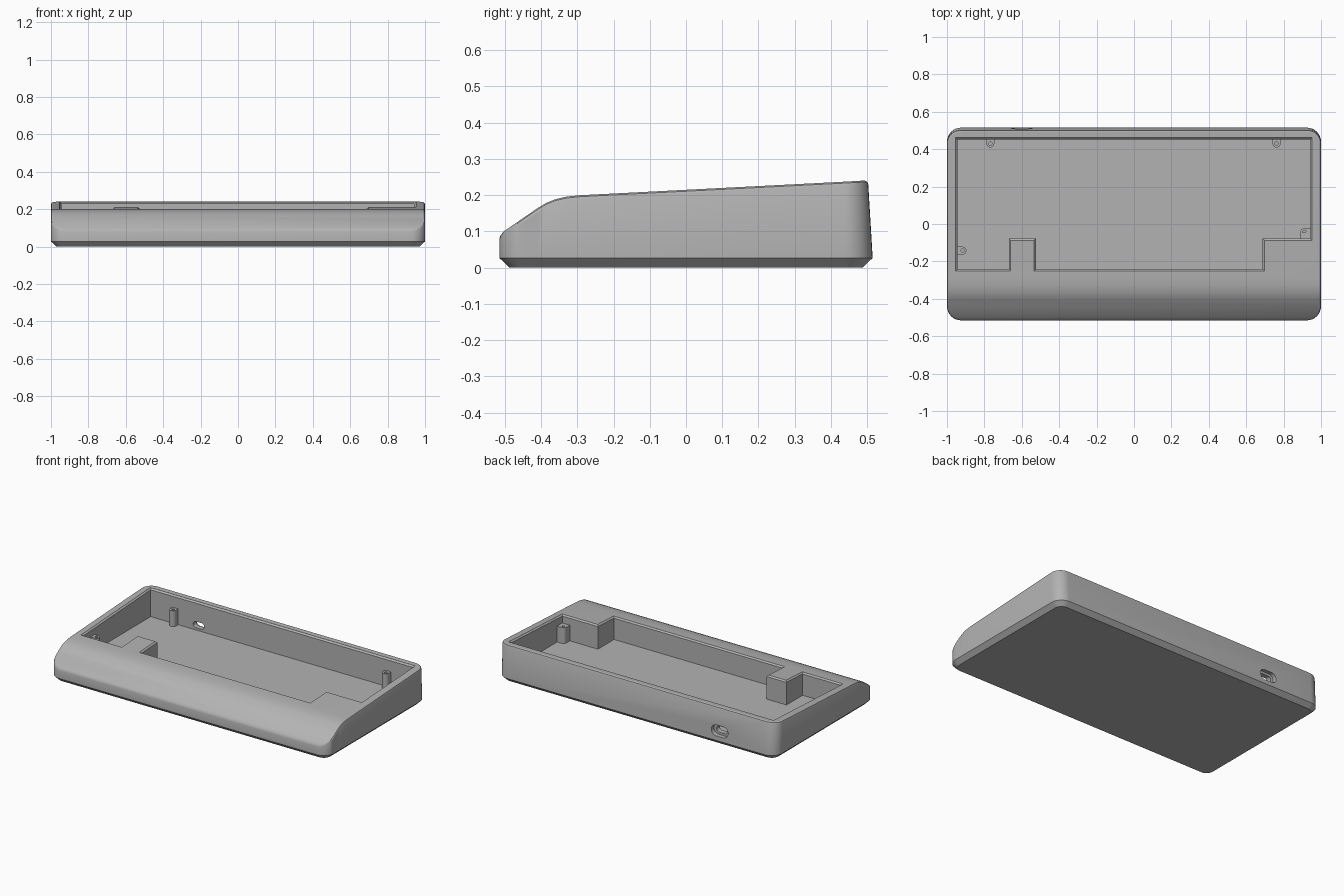
import bpy, bmesh
from math import sin, cos, pi, radians

if "Cube" in bpy.data.objects:
    bpy.data.objects.remove(bpy.data.objects["Cube"])

grey = bpy.data.materials.new("plain grey")
grey.use_nodes = True
grey.diffuse_color = (0.45, 0.45, 0.45, 1)
grey.node_tree.nodes["Principled BSDF"].inputs["Base Color"].default_value = (0.45, 0.45, 0.45, 1)

FLOOR = 0.055
CHAMFER = 0.027
SLOPE = [(-0.515, 0.09), (-0.5, 0.102), (-0.41, 0.164), (-0.385, 0.179), (-0.36, 0.189),
         (-0.33, 0.196), (-0.29, 0.2), (0.515, 0.241)]


def top_height(y):
    """Height of the case top along its depth."""
    for (y0, z0), (y1, z1) in zip(SLOPE, SLOPE[1:]):
        if y <= y1:
            return z0 + (z1 - z0) * (y - y0) / (y1 - y0)
    return SLOPE[-1][1]


def loft(name, rings, strips=False):
    """Skin a stack of closed rings; caps are n-gons or left-to-right strips."""
    bm = bmesh.new()
    rows = [[bm.verts.new(p) for p in ring] for ring in rings]
    n = len(rows[0])
    for low, high in zip(rows, rows[1:]):
        for i in range(n):
            j = (i + 1) % n
            bm.faces.new((low[i], low[j], high[j], high[i]))
    for row in (rows[0], rows[-1]):
        if strips:
            for k in range(n // 2 - 1):
                bm.faces.new((row[k], row[k + 1], row[n - 2 - k], row[n - 1 - k]))
        else:
            bm.faces.new(row)
    bmesh.ops.recalc_face_normals(bm, faces=bm.faces)
    mesh = bpy.data.meshes.new(name)
    bm.to_mesh(mesh)
    bm.free()
    obj = bpy.data.objects.new(name, mesh)
    obj.data.materials.append(grey)
    bpy.context.collection.objects.link(obj)
    return obj


def cut(obj, cutter):
    """Subtract a cutter and discard it."""
    mod = obj.modifiers.new("cut", "BOOLEAN")
    mod.operation = "DIFFERENCE"
    mod.solver = "EXACT"
    mod.object = cutter
    bpy.context.view_layer.objects.active = obj
    bpy.ops.object.modifier_apply(modifier=mod.name)
    bpy.data.objects.remove(cutter)


def smooth(obj):
    bpy.ops.object.select_all(action="DESELECT")
    obj.select_set(True)
    bpy.context.view_layer.objects.active = obj
    bpy.ops.object.shade_smooth_by_angle(angle=radians(25))


def case_ring(inset, height):
    """Rounded rectangle, mirrored in x, with a slightly leaning back."""
    r = 0.075
    cx, cy = 1 - r, 0.515 - r
    steps = [i / 8 * pi / 2 for i in range(9)]
    side = [(cx + (r - inset) * sin(a), -cy - (r - inset) * cos(a)) for a in steps]
    side += [(1 - inset, y) for y, _ in SLOPE[2:-1]]
    side += [(cx + (r - inset) * cos(a), cy + (r - inset) * sin(a)) for a in steps]
    points = []
    for x, y in side:
        z = height(y)
        lean = 0.06 * max(0, z - CHAMFER) * max(0, y - 0.4) / 0.115
        points.append((x, y - lean, z))
    return points + [(-x, y, z) for x, y, z in reversed(points)]


# Wedge-shaped case with chamfered base and softened top edge
case = loft("case", [
    case_ring(0.028, lambda y: 0),
    case_ring(0, lambda y: CHAMFER),
    case_ring(0, lambda y: top_height(y) - 0.011),
    case_ring(0.003, lambda y: top_height(y) - 0.004),
    case_ring(0.01, top_height)], strips=True)

# Pocket outline with two blocks left standing at the front
pocket = [(-0.945, -0.243), (-0.668, -0.243), (-0.668, -0.078), (-0.525, -0.078),
          (-0.525, -0.243), (0.688, -0.243), (0.688, -0.078), (0.943, -0.078),
          (0.943, 0.453), (-0.945, 0.453)]


def grow(outline, d):
    """Offset a right-angled outline outward."""
    result = []
    for i, (x, y) in enumerate(outline):
        (px, py), (nx, ny) = outline[i - 1], outline[(i + 1) % len(outline)]
        sign = lambda v: (v > 0) - (v < 0)
        result.append((x + d * (sign(y - py) + sign(ny - y)),
                       y - d * (sign(x - px) + sign(nx - x))))
    return result


wide = grow(pocket, 0.009)
cut(case, loft("pocket_cutter", [
    [(x, y, FLOOR) for x, y in pocket],
    [(x, y, top_height(y) - 0.009) for x, y in pocket],
    [(x, y, top_height(y)) for x, y in wide],
    [(x, y, 0.4) for x, y in wide]]))


# Cable port in the back: wide recess and narrower through slot
def slot_cutter(width, height, y0, y1):
    r = height / 2
    ring = []
    for i in range(24):
        a = 2 * pi * (i + 0.5) / 24
        shift = (width / 2 - r) * (1 if cos(a) > 0 else -1)
        ring.append((-0.6 + shift + r * cos(a), 0.09 + r * sin(a)))
    return loft("slot_cutter", [[(x, y, z) for x, z in ring] for y in (y0, y1)])


cut(case, slot_cutter(0.12, 0.07, 0.485, 0.6))
cut(case, slot_cutter(0.08, 0.04, 0.43, 0.6))
smooth(case)


# Screw posts: round-ended columns joined to the pocket wall
def screw_post(name, x, y, dx, dy, reach):
    r = 0.021
    shape = [(x + r * (cos(a) * -dx - sin(a) * -dy), y + r * (cos(a) * -dy + sin(a) * -dx))
             for a in [(i / 10 - 0.5) * pi for i in range(11)]]
    shape += [(x + dx * reach - s * dy * r, y + dy * reach + s * dx * r) for s in (-1, 1)]
    post = loft(name, [[(px, py, z) for px, py in shape] for z in (FLOOR - 0.01, 0.158)])
    hole = [(x + 0.009 * cos(i * pi / 8), y + 0.009 * sin(i * pi / 8)) for i in range(16)]
    cut(post, loft("hole_cutter", [[(px, py, z) for px, py in hole] for z in (0.08, 0.2)]))
    smooth(post)


screw_post("back_right_post", -0.768, 0.43, 0, 1, 0.03)
screw_post("back_left_post", 0.762, 0.43, 0, 1, 0.03)
screw_post("front_right_post", -0.917, -0.142, -1, 0, 0.035)
screw_post("front_left_post", 0.911, -0.043, 1, 0, 0.039)

# Web joining the front left post to the block beside it
web = [(0.89, -0.085), (0.95, -0.085), (0.95, -0.043), (0.911, -0.043), (0.89, -0.05)]
loft("front_left_post_web", [[(x, y, z) for x, y in web] for z in (FLOOR - 0.01, 0.157)])
